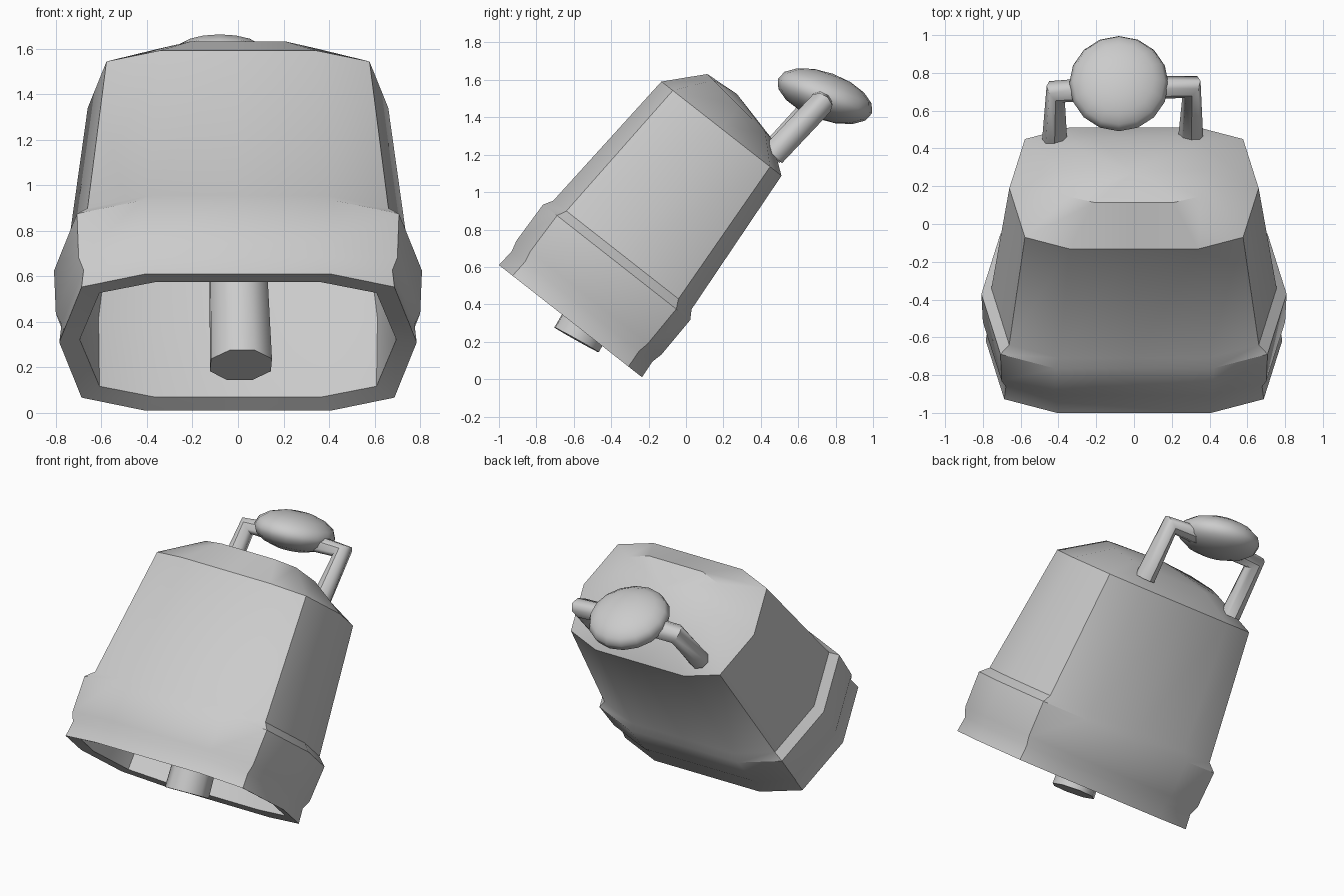
import bpy, bmesh, math
from mathutils import Vector, Matrix

if "Cube" in bpy.data.objects:
    bpy.data.objects.remove(bpy.data.objects["Cube"])

TILT = math.radians(-38.1)
MOUTH = Vector((0, -0.6175, 0.31))      # centre of the bell's open rim


def finish(ob, angle):
    bpy.ops.object.select_all(action='DESELECT')
    ob.select_set(True)
    bpy.context.view_layer.objects.active = ob
    bpy.ops.object.shade_smooth_by_angle(angle=math.radians(angle))


def add_mesh(name, bm, matrix, angle=40):
    bmesh.ops.recalc_face_normals(bm, faces=bm.faces)
    me = bpy.data.meshes.new(name)
    bm.to_mesh(me)
    bm.free()
    ob = bpy.data.objects.new(name, me)
    bpy.context.collection.objects.link(ob)
    ob.matrix_world = matrix
    finish(ob, angle)
    return ob


def ring(bm, h, w, d, slope=0.0):
    """Rounded-rectangle section with chamfered corners at height h."""
    q = [(1, 0), (0.875, 0.81), (0.52, 1), (0, 1)]
    half = q + [(-x, y) for x, y in q[-2::-1]]
    pts = half + [(x, -y) for x, y in half[-2:0:-1]]
    return [bm.verts.new((x * w, y * d, h + slope * y * d)) for x, y in pts]


# Bell shell: inside crown, down the inner wall, over the rim, up to the outer crown
levels = [(1.39, 0.35, 0.20, -0.12), (1.24, 0.60, 0.345, 0), (0.40, 0.70, 0.42, 0),
          (0.015, 0.695, 0.41, 0), (0, 0.785, 0.486, 0), (0.10, 0.775, 0.478, 0),
          (0.16, 0.80, 0.493, 0), (0.40, 0.808, 0.50, 0), (0.45, 0.755, 0.47, 0),
          (1.308, 0.66, 0.408, 0), (1.462, 0.40, 0.24, -0.12)]
bm = bmesh.new()
rings = [ring(bm, *lv) for lv in levels]
n = len(rings[0])
for a, b in zip(rings, rings[1:]):
    for i in range(n):
        j = (i + 1) % n
        bm.faces.new((a[i], a[j], b[j], b[i]))
for r, h in ((rings[0], 1.43), (rings[-1], 1.505)):
    tip = bm.verts.new((0, -0.05, h))
    for i in range(n):
        bm.faces.new((r[i], r[(i + 1) % n], tip))
add_mesh("bell_shell", bm,
         Matrix.Translation(MOUTH) @ Matrix.Rotation(TILT, 4, 'X'), 38)

# Clapper hanging inside and poking out of the mouth
low, high = Vector((0.013, -0.585, 0.21)), Vector((-0.02, 0.06, 1.36))
axis = high - low
bm = bmesh.new()
bmesh.ops.create_cone(bm, cap_ends=True, segments=8, radius1=0.145,
                      radius2=0.115, depth=axis.length)
bmesh.ops.rotate(bm, verts=bm.verts, matrix=Matrix.Rotation(math.pi / 8, 3, 'Z'))
add_mesh("clapper", bm, Matrix.Translation((low + high) / 2)
         @ axis.to_track_quat('Z', 'Y').to_matrix().to_4x4(), 50)

# Handle: one tube bent down to the crown at both ends
path = [(-0.42, 0.45, 1.20), (-0.415, 0.70, 1.475), (-0.08, 0.72, 1.485),
        (0.305, 0.725, 1.475), (0.30, 0.465, 1.20)]
cu = bpy.data.curves.new("handle", 'CURVE')
cu.dimensions = '3D'
cu.bevel_depth = 0.066
cu.bevel_resolution = 2
cu.use_fill_caps = True
sp = cu.splines.new('POLY')
sp.points.add(len(path) - 1)
for p, co in zip(sp.points, path):
    p.co = (*co, 1)
ob = bpy.data.objects.new("handle", cu)
bpy.context.collection.objects.link(ob)
bpy.ops.object.select_all(action='DESELECT')
ob.select_set(True)
bpy.context.view_layer.objects.active = ob
bpy.ops.object.convert(target='MESH')
finish(bpy.context.view_layer.objects.active, 50)

# Flattened knob in the middle of the handle
bm = bmesh.new()
bmesh.ops.create_uvsphere(bm, u_segments=16, v_segments=8, radius=1)
add_mesh("handle_knob", bm, Matrix.Translation((-0.08, 0.743, 1.513))
         @ Matrix.Rotation(math.radians(-20), 4, 'X')
         @ Matrix.Diagonal((0.263, 0.268, 0.127, 1)), 60)
